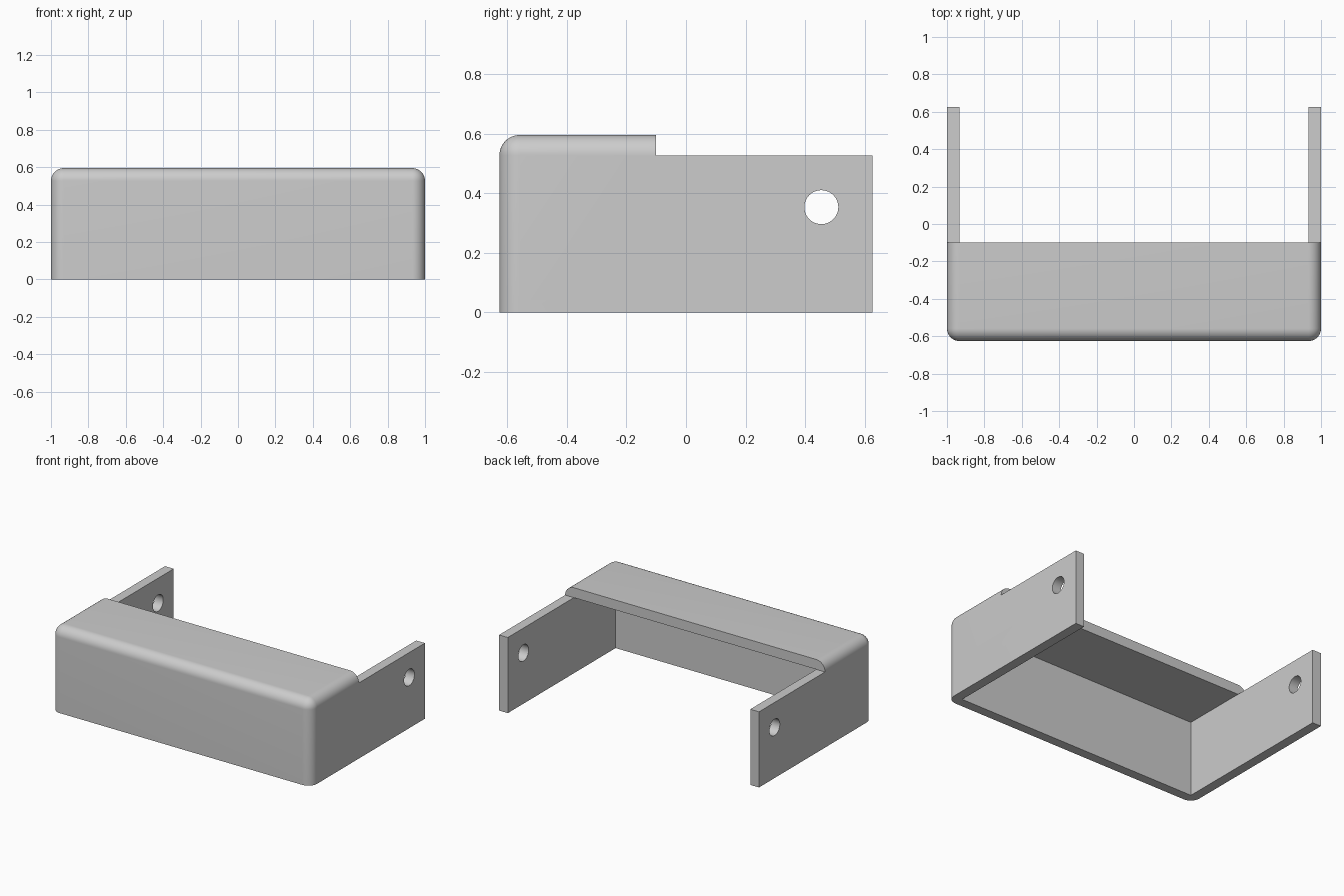
import bpy, bmesh
from mathutils import Matrix, Vector

if "Cube" in bpy.data.objects:
    bpy.data.objects.remove(bpy.data.objects["Cube"], do_unlink=True)

HALF_X, HALF_Y, HEIGHT = 1.0, 0.626, 0.595
WALL, RADIUS = 0.067, 0.068
LID_BACK, ARM_TOP = -0.1, 0.526

grey = bpy.data.materials.new("light grey")
grey.use_nodes = True
colour = (0.604, 0.604, 0.604, 1)
grey.diffuse_color = colour
grey.node_tree.nodes["Principled BSDF"].inputs["Base Color"].default_value = colour


def add_object(name, bm):
    mesh = bpy.data.meshes.new(name)
    bm.to_mesh(mesh)
    bm.free()
    mesh.materials.append(grey)
    obj = bpy.data.objects.new(name, mesh)
    bpy.context.collection.objects.link(obj)
    return obj


def box(low, high):
    low, high = Vector(low), Vector(high)
    bm = bmesh.new()
    bmesh.ops.create_cube(bm, size=1)
    bmesh.ops.scale(bm, vec=high - low, verts=bm.verts)
    bmesh.ops.translate(bm, vec=(low + high) / 2, verts=bm.verts)
    return bm


# Outer block with rounded front corners and rounded front and side top edges
bm = box((-HALF_X, -HALF_Y, 0), (HALF_X, HALF_Y, HEIGHT))


def is_rounded(edge):
    a, b = (v.co for v in edge.verts)
    mid = (a + b) / 2
    front, top, side = mid.y < -0.6, mid.z > 0.59, abs(mid.x) > 0.99
    return (front and top) or (front and side) or (top and side)


bmesh.ops.bevel(bm, geom=[e for e in bm.edges if is_rounded(e)], offset=RADIUS,
                offset_type='OFFSET', segments=12, profile=0.5, affect='EDGES')
bracket = add_object("bracket_cover", bm)

# Cutters: open cavity, step behind the lid, and the holes through both arms
cavity = add_object("cavity_cutter", box((-HALF_X + WALL, -HALF_Y + WALL, -1),
                                         (HALF_X - WALL, 2, ARM_TOP)))
step = add_object("step_cutter", box((-2, LID_BACK, ARM_TOP), (2, 2, 2)))
bm = bmesh.new()
bmesh.ops.create_cone(bm, cap_ends=True, segments=48, radius1=0.057, radius2=0.057, depth=3,
                      matrix=Matrix.Translation((0, 0.454, 0.353)) @ Matrix.Rotation(1.570796, 4, 'Y'))
holes = add_object("hole_cutter", bm)

cutters = (cavity, step, holes)
for cutter in cutters:
    cutter.hide_render = True
    mod = bracket.modifiers.new(cutter.name, 'BOOLEAN')
    mod.operation, mod.solver, mod.object = 'DIFFERENCE', 'EXACT', cutter

# Apply the cuts and discard the cutters
bpy.context.view_layer.update()
result = bpy.data.meshes.new_from_object(bracket.evaluated_get(bpy.context.evaluated_depsgraph_get()))
bracket.modifiers.clear()
bracket.data = result
for cutter in cutters:
    bpy.data.objects.remove(cutter, do_unlink=True)

# Smooth fillets and hole walls, crisp corners
bpy.ops.object.select_all(action='DESELECT')
bracket.select_set(True)
bpy.context.view_layer.objects.active = bracket
bpy.ops.object.shade_smooth_by_angle(angle=0.5)
